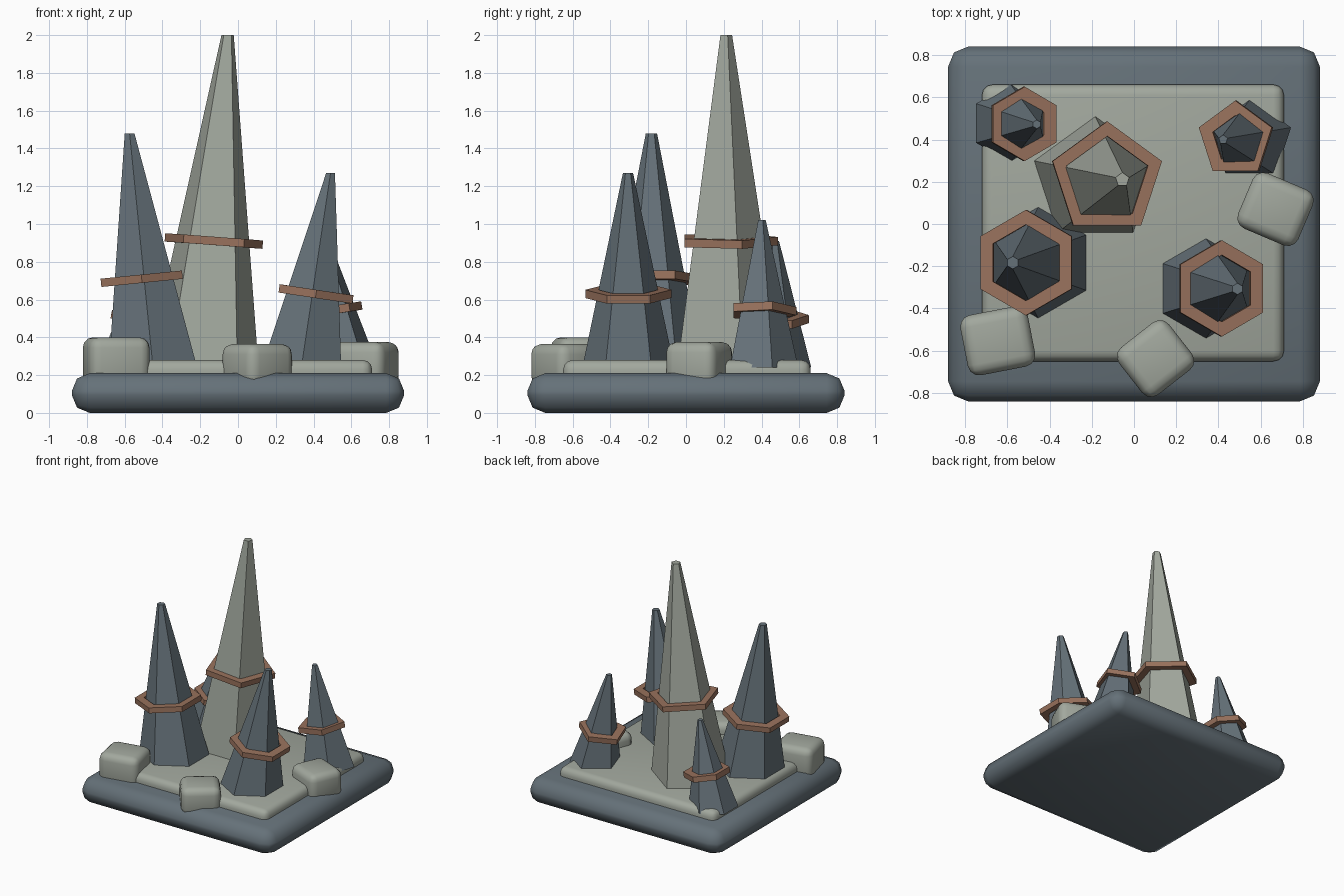
import bpy, bmesh
from math import sin, cos, radians, pi
from mathutils import Vector, Matrix

if "Cube" in bpy.data.objects:
    bpy.data.objects.remove(bpy.data.objects["Cube"])


def material(name, rgb):
    m = bpy.data.materials.new(name)
    m.diffuse_color = (*rgb, 1)
    m.use_nodes = True
    m.node_tree.nodes["Principled BSDF"].inputs["Base Color"].default_value = m.diffuse_color
    return m


SLATE = material("dark_slate", (0.13, 0.165, 0.19))
STONE = material("pale_stone", (0.36, 0.39, 0.34))
COPPER = material("copper_band", (0.32, 0.17, 0.11))


def rounded_block(name, centre, size, turn, radius, segments, mat):
    bpy.ops.mesh.primitive_cube_add(size=1)
    ob = bpy.context.object
    ob.name = name
    ob.data.transform(Matrix.Diagonal((*size, 1)))
    ob.location = centre
    ob.rotation_euler.z = radians(turn)
    bm = bmesh.new()
    bm.from_mesh(ob.data)
    bmesh.ops.bevel(bm, geom=bm.edges[:], offset=radius, segments=segments,
                    profile=0.5, affect='EDGES')
    bm.to_mesh(ob.data)
    bm.free()
    ob.data.materials.append(mat)
    bpy.ops.object.shade_smooth_by_angle(angle=radians(50))
    return ob


def polygon(sides, radius, centre):
    # all polygons have one corner pointing to +y
    return [Vector((radius * cos(pi / 2 + 2 * pi * i / sides),
                    radius * sin(pi / 2 + 2 * pi * i / sides), 0)) + Vector(centre)
            for i in range(sides)]


def loft(name, loops, mat, closed=False):
    bm = bmesh.new()
    rows = [[bm.verts.new(p) for p in loop] for loop in loops]
    n = len(rows[0])
    pairs = list(zip(rows, rows[1:]))
    if closed:
        pairs.append((rows[-1], rows[0]))
    else:
        bm.faces.new(rows[0])
        bm.faces.new(rows[-1])
    for a, b in pairs:
        for i in range(n):
            j = (i + 1) % n
            bm.faces.new((a[i], a[j], b[j], b[i]))
    bmesh.ops.recalc_face_normals(bm, faces=bm.faces[:])
    me = bpy.data.meshes.new(name)
    bm.to_mesh(me)
    bm.free()
    me.materials.append(mat)
    ob = bpy.data.objects.new(name, me)
    bpy.context.collection.objects.link(ob)
    return ob


def spire(name, sides, base, r_base, tip, ring_centre, r_ring, mat):
    # leaning faceted spire with flat tip
    foot = Vector((*base, 0.24))
    top = Vector(tip)
    loft(name, [polygon(sides, r_base, foot), polygon(sides, r_base * 0.11, top)], mat)
    # copper band square to the leaning axis
    tilt = Vector((0, 0, 1)).rotation_difference(top - foot).to_matrix()
    h, inner = 0.022, r_ring - 0.07
    section = [(inner, -h), (r_ring, -h), (r_ring, h), (inner, h)]
    loops = [[tilt @ p + Vector(ring_centre) for p in polygon(sides, r, (0, 0, z))]
             for r, z in section]
    loft(name + "_band", loops, COPPER, closed=True)


# Base and paler ground slab
rounded_block("base", (0, 0, 0.105), (1.76, 1.68, 0.21), 0, 0.095, 2, SLATE)
rounded_block("ground_slab", (-0.005, 0.005, 0.205), (1.43, 1.31, 0.15), 0, 0.05, 3, STONE)

# Spires with their bands
spire("main_spire", 5, (-0.186, 0.205), 0.31, (-0.055, 0.21, 2.0),
      (-0.128, 0.213, 0.91), 0.273, STONE)
spire("left_spire", 6, (-0.45, -0.183), 0.27, (-0.574, -0.183, 1.48),
      (-0.51, -0.183, 0.71), 0.25, SLATE)
spire("right_spire", 6, (0.335, -0.305), 0.244, (0.49, -0.307, 1.27),
      (0.413, -0.305, 0.63), 0.228, SLATE)
spire("back_left_spire", 6, (-0.586, 0.477), 0.186, (-0.46, 0.472, 0.91),
      (-0.521, 0.474, 0.495), 0.176, SLATE)
spire("back_right_spire", 5, (0.553, 0.395), 0.2, (0.422, 0.4, 1.02),
      (0.483, 0.4, 0.54), 0.184, SLATE)

# Boulders
for name, x, y, top, w, d, turn in (
        ("boulder_left", -0.645, -0.553, 0.40, 0.325, 0.29, 11),
        ("boulder_front", 0.102, -0.637, 0.365, 0.30, 0.285, 38),
        ("boulder_right", 0.67, 0.07, 0.375, 0.31, 0.285, -23)):
    low = 0.14
    rounded_block(name, (x, y, (top + low) / 2), (w, d, top - low), turn, 0.055, 3, STONE)
